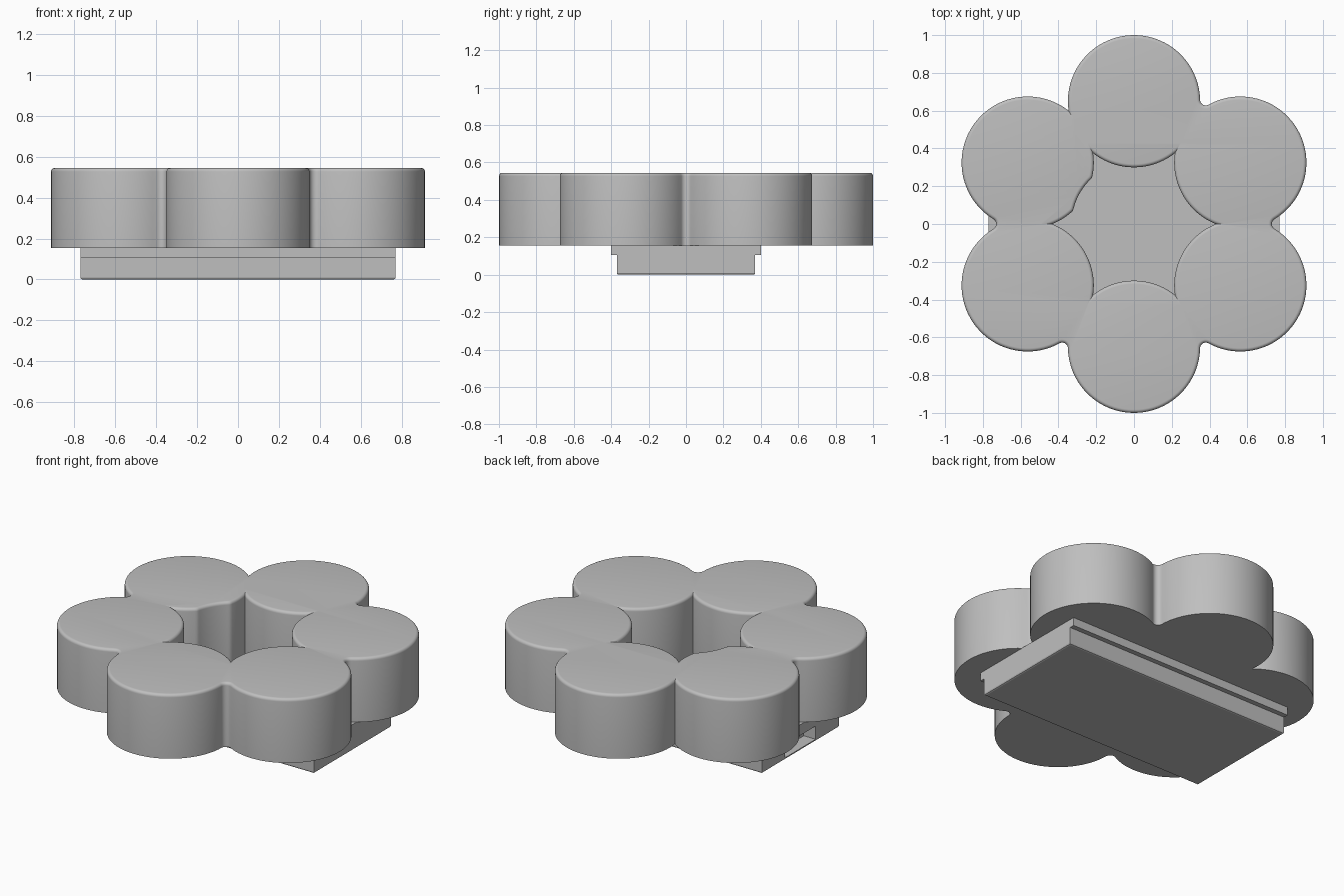
import bpy, bmesh
from math import radians, sin, cos, acos, pi, hypot
from mathutils import Vector

if "Cube" in bpy.data.objects:
    bpy.data.objects.remove(bpy.data.objects["Cube"])

grey = bpy.data.materials.new("grey")
grey.use_nodes = True
colour = (0.52, 0.52, 0.52, 1)
grey.diffuse_color = colour
grey.node_tree.nodes["Principled BSDF"].inputs["Base Color"].default_value = colour

RING = 0.65        # distance of petal centres from the axis
PETAL = 0.35       # petal radius
FILLET = 0.03      # rounding in the outer notches
BITE = 0.33        # round cut into one petal from the centre
ROUND = 0.018      # rounding of the top rim
BOTTOM, TOP = 0.155, 0.545
SHARP_NOTCH = 0    # the one notch without rounding
BITTEN = 1


def make_object(name, bm):
    bmesh.ops.recalc_face_normals(bm, faces=bm.faces)
    mesh = bpy.data.meshes.new(name)
    bm.to_mesh(mesh)
    bm.free()
    mesh.materials.append(grey)
    obj = bpy.data.objects.new(name, mesh)
    bpy.context.collection.objects.link(obj)
    return obj


def arc(centre, radius, start, end, count):
    return [centre + Vector((cos(a), sin(a))) * radius
            for a in (start + (end - start) * i / count for i in range(count + 1))]


def polar(radius, angle):
    return Vector((cos(angle), sin(angle))) * radius


def notch_angle(k, inset):
    reach = PETAL - inset if k % 6 == SHARP_NOTCH else PETAL + FILLET
    return radians(120) - acos(RING / 2 / reach)


def outer_loop(inset):
    points = []
    for k in range(6):
        turn = radians(90 + 60 * k)
        centre = polar(RING, turn)
        before, after = notch_angle(k - 1, inset), notch_angle(k, inset)
        points += arc(centre, PETAL - inset, turn - before, turn + after, 40)
        if k == SHARP_NOTCH:
            points.pop()
        else:
            mid = centre + polar(PETAL + FILLET, turn + after)
            points += arc(mid, FILLET + inset, turn + after + pi,
                          turn + radians(240) - after, 10)[1:-1]
    return points


def inner_loop(inset):
    points = []
    radius = PETAL - inset
    cusp = radians(120) + acos(RING / 2 / radius)
    for k in range(6):
        turn = radians(90 + 60 * k)
        side = arc(polar(RING, turn), radius, turn + 2 * pi - cusp, turn + cusp, 40)[:-1]
        if k == BITTEN:
            side = [p * max(1, (BITE + inset) / hypot(*p)) for p in side]
        points += side
    return points


# Ring of six merged petals with a rounded top rim
bm = bmesh.new()
steps = [radians(90 * i / 5) for i in range(6)]
levels = [(BOTTOM, 0)] + [(TOP - ROUND + ROUND * sin(a), ROUND * (1 - cos(a))) for a in steps]
caps = {0: [], len(levels) - 1: []}
for outline in (outer_loop, inner_loop):
    rows = [[bm.verts.new((p.x, p.y, z)) for p in outline(s)] for z, s in levels]
    for low, high in zip(rows, rows[1:]):
        for i in range(len(low)):
            bm.faces.new((low[i - 1], low[i], high[i], high[i - 1]))
    for level in caps:
        row = rows[level]
        caps[level] += [bm.edges.get((row[i - 1], row[i])) for i in range(len(row))]
for edges in caps.values():
    bmesh.ops.triangle_fill(bm, edges=edges, use_beauty=True)
petal_ring = make_object("petal_ring", bm)
bpy.ops.object.select_all(action='DESELECT')
petal_ring.select_set(True)
bpy.context.view_layer.objects.active = petal_ring
bpy.ops.object.shade_smooth_by_angle(angle=radians(35))


def box(name, low, high, chamfer=0):
    bm = bmesh.new()
    bmesh.ops.create_cube(bm, size=1)
    low, high = Vector(low), Vector(high)
    for v in bm.verts:
        v.co = (low + high) / 2 + v.co * (high - low)
    if chamfer:
        edges = [e for e in bm.edges if all(v.co.z < low.z + chamfer for v in e.verts)]
        bmesh.ops.bevel(bm, geom=edges, offset=chamfer, segments=2, profile=0.5,
                        affect='EDGES')
    return make_object(name, bm)


# Stepped base: wide flange above a narrower block
box("base_flange", (-0.77, -0.4, 0.105), (0.77, 0.4, 0.157))
base_block = box("base_block", (-0.77, -0.37, 0), (0.77, 0.37, 0.105), 0.01)

# Shallow pocket in one end of the base
cutter = box("pocket_cutter", (-0.9, -0.146, 0.012), (-0.69, 0.146, 0.092))
cutter.hide_render = True
cutter.hide_viewport = True
cutter.display_type = 'WIRE'
pocket = base_block.modifiers.new("pocket", 'BOOLEAN')
pocket.operation = 'DIFFERENCE'
pocket.object = cutter
pocket.solver = 'EXACT'
